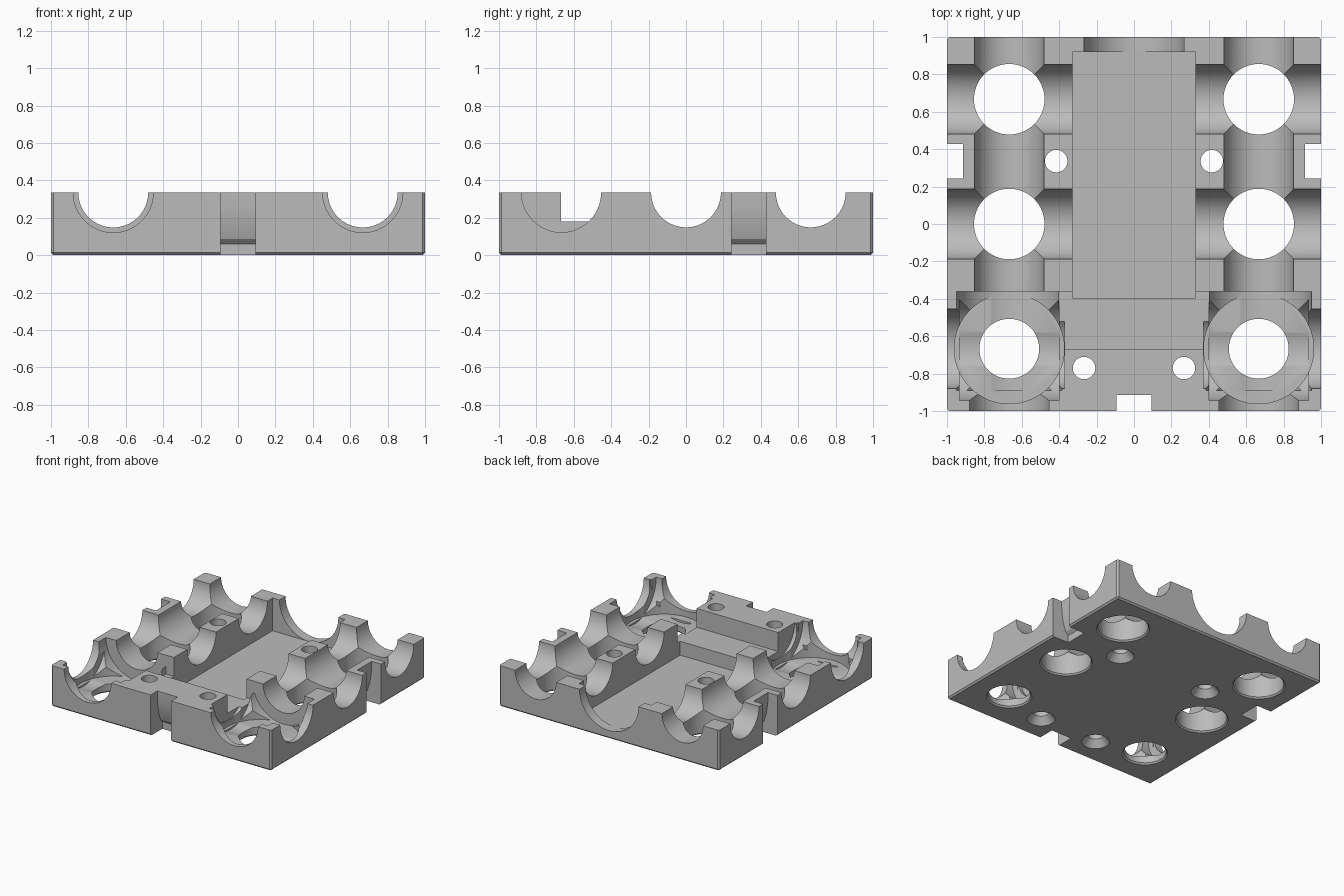
import bpy, bmesh, math
from mathutils import Matrix

if "Cube" in bpy.data.objects:
    bpy.data.objects.remove(bpy.data.objects["Cube"])

H = 0.335      # block height, also the axis height of every groove
P = 0.667      # spacing of the grooves
grey = bpy.data.materials.new("light_grey")
grey.use_nodes = True
grey.diffuse_color = (0.5, 0.5, 0.5, 1)
grey.node_tree.nodes["Principled BSDF"].inputs["Base Color"].default_value = (0.5, 0.5, 0.5, 1)


def add_object(name, bm):
    bmesh.ops.recalc_face_normals(bm, faces=bm.faces)
    mesh = bpy.data.meshes.new(name)
    bm.to_mesh(mesh)
    bm.free()
    obj = bpy.data.objects.new(name, mesh)
    bpy.context.collection.objects.link(obj)
    mesh.materials.append(grey)
    return obj


def box(name, x0, x1, y0, y1, z0, z1):
    bm = bmesh.new()
    size = Matrix.Diagonal((x1 - x0, y1 - y0, z1 - z0, 1))
    place = Matrix.Translation(((x0 + x1) / 2, (y0 + y1) / 2, (z0 + z1) / 2))
    bmesh.ops.create_cube(bm, size=1, matrix=place @ size)
    return add_object(name, bm)


def rod(name, axis, start, end, a, b, r, r2=None):
    """Cylinder along an axis; a and b are its other two coordinates."""
    mid = (start + end) / 2
    place = {"X": (mid, a, b), "Y": (a, mid, b), "Z": (a, b, mid)}[axis]
    turn = {"X": Matrix.Rotation(math.pi / 2, 4, "Y"),
            "Y": Matrix.Rotation(-math.pi / 2, 4, "X"),
            "Z": Matrix.Identity(4)}[axis]
    # a different spin per axis keeps edges of crossing rods from coinciding
    spin = Matrix.Rotation({"X": 0.021, "Y": 0.034, "Z": 0.047}[axis], 4, "Z")
    bm = bmesh.new()
    bmesh.ops.create_cone(bm, cap_ends=True, segments=72, radius1=r,
                          radius2=r if r2 is None else r2, depth=end - start,
                          matrix=Matrix.Translation(place) @ turn @ spin)
    return add_object(name, bm)


def tie_slot(name, x, y, angle):
    """Strap slot cut into an outer wall, deeper near the bottom."""
    profile = [(0.1, -0.1), (-0.15, -0.1), (-0.15, 0.06), (-0.125, 0.085),
               (-0.1, 0.16), (-0.087, 0.25), (-0.083, 0.5), (0.1, 0.5)]
    bm = bmesh.new()
    face = bm.faces.new([bm.verts.new((-0.093, -d, z)) for d, z in profile])
    out = bmesh.ops.extrude_face_region(bm, geom=[face])
    moved = [v for v in out["geom"] if isinstance(v, bmesh.types.BMVert)]
    bmesh.ops.translate(bm, verts=moved, vec=(0.186, 0, 0))
    # the profile's outward direction is -y before turning
    bm.transform(Matrix.Translation((x, y, 0)) @ Matrix.Rotation(angle, 4, "Z"))
    return add_object(name, bm)


# Block with chamfered bottom and upright edges
block = box("base_block", -1, 1, -1, 1, 0, H)
bm = bmesh.new()
bm.from_mesh(block.data)
edges = [e for e in bm.edges if min(v.co.z for v in e.verts) < 0.01]
bmesh.ops.bevel(bm, geom=edges, offset=0.013, segments=1, affect="EDGES")
bm.to_mesh(block.data)
bm.free()

cutters = [
    # Central tray, the step in front of it and the rounded rear opening
    box("tray_cut", -0.33, 0.33, -0.395, 0.92, 0.066, 1),
    box("step_cut", -0.402, 0.402, -P, -0.36, 0.18, 1),
    rod("rear_opening_cut", "Y", 0.85, 1.1, 0, H, 0.268),
    tie_slot("front_slot_cut", 0, -1, 0),
    tie_slot("right_slot_cut", -1, 0.335, -math.pi / 2),
    tie_slot("left_slot_cut", 1, 0.335, math.pi / 2),
]

for s in (-1, 1):
    x = s * P
    # Long groove, cross grooves and through holes
    cutters.append(rod("long_groove_cut", "Y", -0.5, 1.1, x, H, 0.187))
    for y in (0, P):
        a, b = sorted((s * 0.3, s * 1.1))
        cutters.append(rod("cross_groove_cut", "X", a, b, y, H, 0.1865))
        cutters.append(rod("through_hole_cut", "Z", -0.1, 0.6, x, y, 0.1885))
        cutters.append(rod("hole_chamfer_cut", "Z", -0.02, 0.015, x, y, 0.22, 0.185))
    # Front corner seat: openings, then three crossed discs hollowing it out
    a, b = sorted((s * 0.371, s * 1.1))
    cutters += [
        rod("corner_long_cut", "Y", -1.1, -0.42, x, H, 0.214),
        rod("corner_cross_cut", "X", a, b, -P, H, 0.213),
        rod("corner_disc_x_cut", "X", x - 0.266, x + 0.266, -P, H, 0.278),
        rod("corner_disc_y_cut", "Y", -0.89, -0.361, x, H, 0.281),
        rod("corner_disc_z_cut", "Z", 0.072, 0.6, x, -P, 0.294),
        rod("corner_hole_cut", "Z", -0.1, 0.6, x, -P, 0.16),
        rod("hole_chamfer_cut", "Z", -0.02, 0.015, x, -P, 0.192, 0.157),
    ]
    # Screw holes, countersunk from below
    for sx, sy in ((s * 0.416, 0.336), (s * 0.267, -0.77)):
        cutters.append(rod("screw_hole_cut", "Z", -0.1, 0.6, sx, sy, 0.06))
        cutters.append(rod("countersink_cut", "Z", -0.01, 0.06, sx, sy, 0.113, 0.058))

bpy.context.view_layer.objects.active = block
for cutter in cutters:
    cutter.hide_render = True
    mod = block.modifiers.new("cut", "BOOLEAN")
    mod.operation = "DIFFERENCE"
    mod.solver = "EXACT"
    mod.object = cutter
    bpy.ops.object.modifier_apply(modifier=mod.name)
    bpy.data.objects.remove(cutter)

bpy.ops.object.select_all(action="DESELECT")
block.select_set(True)
bpy.ops.object.shade_smooth_by_angle(angle=math.radians(25))
